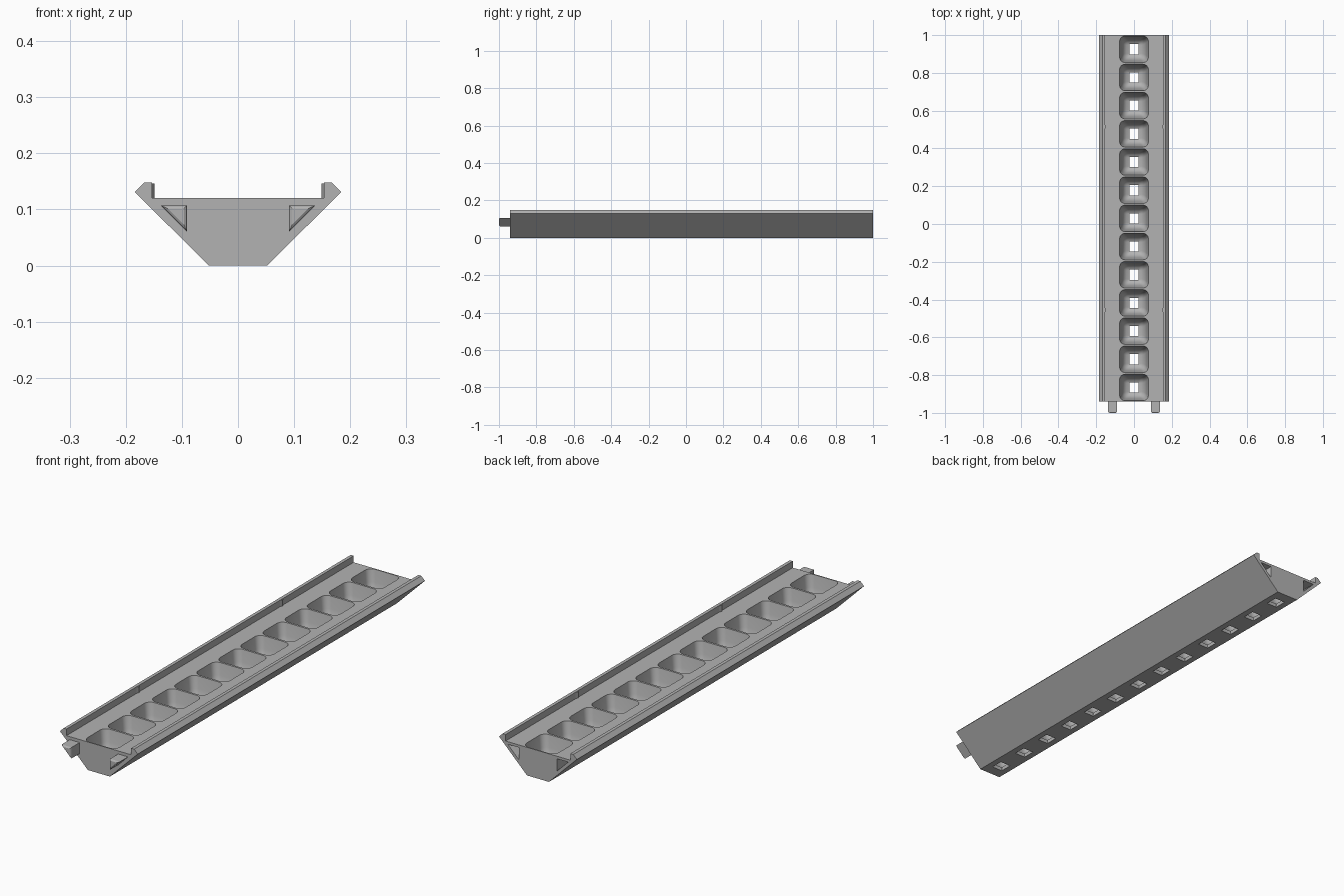
import bpy, bmesh, math

cube = bpy.data.objects.get("Cube")
if cube:
    bpy.data.objects.remove(cube, do_unlink=True)

grey = bpy.data.materials.new("plain_grey")
grey.use_nodes = True
colour = (0.45, 0.45, 0.45, 1)
grey.diffuse_color = colour
grey.node_tree.nodes["Principled BSDF"].inputs["Base Color"].default_value = colour

FRONT, BACK, TIP = -0.94, 1.0, -1.0
DECK = 0.12


def loft(bm, rings):
    """Bridge equal-length closed rings and cap both ends."""
    loops = [[bm.verts.new(p) for p in ring] for ring in rings]
    for a, b in zip(loops, loops[1:]):
        for i in range(len(a)):
            j = (i + 1) % len(a)
            bm.faces.new((a[i], a[j], b[j], b[i]))
    bm.faces.new(loops[0][::-1])
    bm.faces.new(loops[-1])


def make(name, bm):
    bmesh.ops.recalc_face_normals(bm, faces=bm.faces)
    mesh = bpy.data.meshes.new(name)
    bm.to_mesh(mesh)
    bm.free()
    mesh.materials.append(grey)
    obj = bpy.data.objects.new(name, mesh)
    bpy.context.collection.objects.link(obj)
    return obj


def section(points, y):
    return [(x, y, z) for x, z in points]


def triangle(side, grow):
    """Right-angled section of the joining pegs, offset by grow."""
    inner, top, leg = 0.091 - grow, 0.107 + grow, 0.047 + 3.41 * grow
    return [(side * inner, top), (side * (inner + leg), top), (side * inner, top - leg)]


def rounded_rect(hx, hy, r, cy, z, steps=6):
    ring = []
    for k, (sx, sy) in enumerate(((1, 1), (-1, 1), (-1, -1), (1, -1))):
        for i in range(steps + 1):
            a = math.pi / 2 * (k + i / steps)
            ring.append((sx * (hx - r) + r * math.cos(a),
                         cy + sy * (hy - r) + r * math.sin(a), z))
    return ring


def cut(target, cutter):
    cutter.hide_render = True
    mod = target.modifiers.new("cut", "BOOLEAN")
    mod.object, mod.operation, mod.solver = cutter, "DIFFERENCE", "EXACT"
    bpy.context.view_layer.objects.active = target
    bpy.ops.object.modifier_apply(modifier=mod.name)
    bpy.data.objects.remove(cutter, do_unlink=True)


# Trough body with raised lips
half = [(0.052, 0), (0.184, 0.131), (0.167, 0.148), (0.153, 0.148), (0.153, DECK)]
profile = half + [(-x, z) for x, z in reversed(half)]
bm = bmesh.new()
loft(bm, [section(profile, FRONT), section(profile, BACK)])
body = make("tray_body", bm)

# Row of rounded pockets, each with a square drain hole
bm = bmesh.new()
levels = [(0.13, 0.076, 0.07, 0.028), (DECK, 0.076, 0.07, 0.028),
          (0.07, 0.067, 0.061, 0.026), (0.045, 0.061, 0.055, 0.025),
          (0.03, 0.052, 0.047, 0.022), (0.021, 0.041, 0.038, 0.016),
          (0.016, 0.025, 0.027, 0.001), (-0.01, 0.025, 0.027, 0.001)]
for n in range(13):
    loft(bm, [rounded_rect(hx, hy, r, 0.925 - 0.1492 * n, z) for z, hx, hy, r in levels])
cut(body, make("pocket_cutter", bm))

# Sockets in the back end, flared at the mouth
bm = bmesh.new()
for side in (-1, 1):
    loft(bm, [section(triangle(side, g), y)
              for y, g in ((BACK + 0.01, 0.004), (BACK - 0.005, 0.001), (BACK - 0.07, 0.001))])
cut(body, make("socket_cutter", bm))

# Joining pegs on the front end, with softened tips
for side, name in ((-1, "right_peg"), (1, "left_peg")):
    bm = bmesh.new()
    loft(bm, [section(triangle(side, g), y) for y, g in
              ((FRONT + 0.005, 0), (TIP + 0.006, 0), (TIP + 0.002, -0.002), (TIP, -0.005))])
    make(name, bm)

# Small catches on the inside of the lips
for side, word in ((-1, "right"), (1, "left")):
    for y, place in ((-0.455, "front"), (0.515, "back")):
        bm = bmesh.new()
        tri = [(side * 0.154, y - 0.015), (side * 0.149, y), (side * 0.154, y + 0.015)]
        loft(bm, [[(x, v, z) for x, v in tri] for z in (DECK - 0.001, 0.146)])
        make(f"{word}_{place}_catch", bm)

# Smooth the pocket corners, keep the edges crisp
bpy.ops.object.select_all(action="DESELECT")
body.select_set(True)
bpy.context.view_layer.objects.active = body
bpy.ops.object.shade_smooth_by_angle(angle=math.radians(30))
